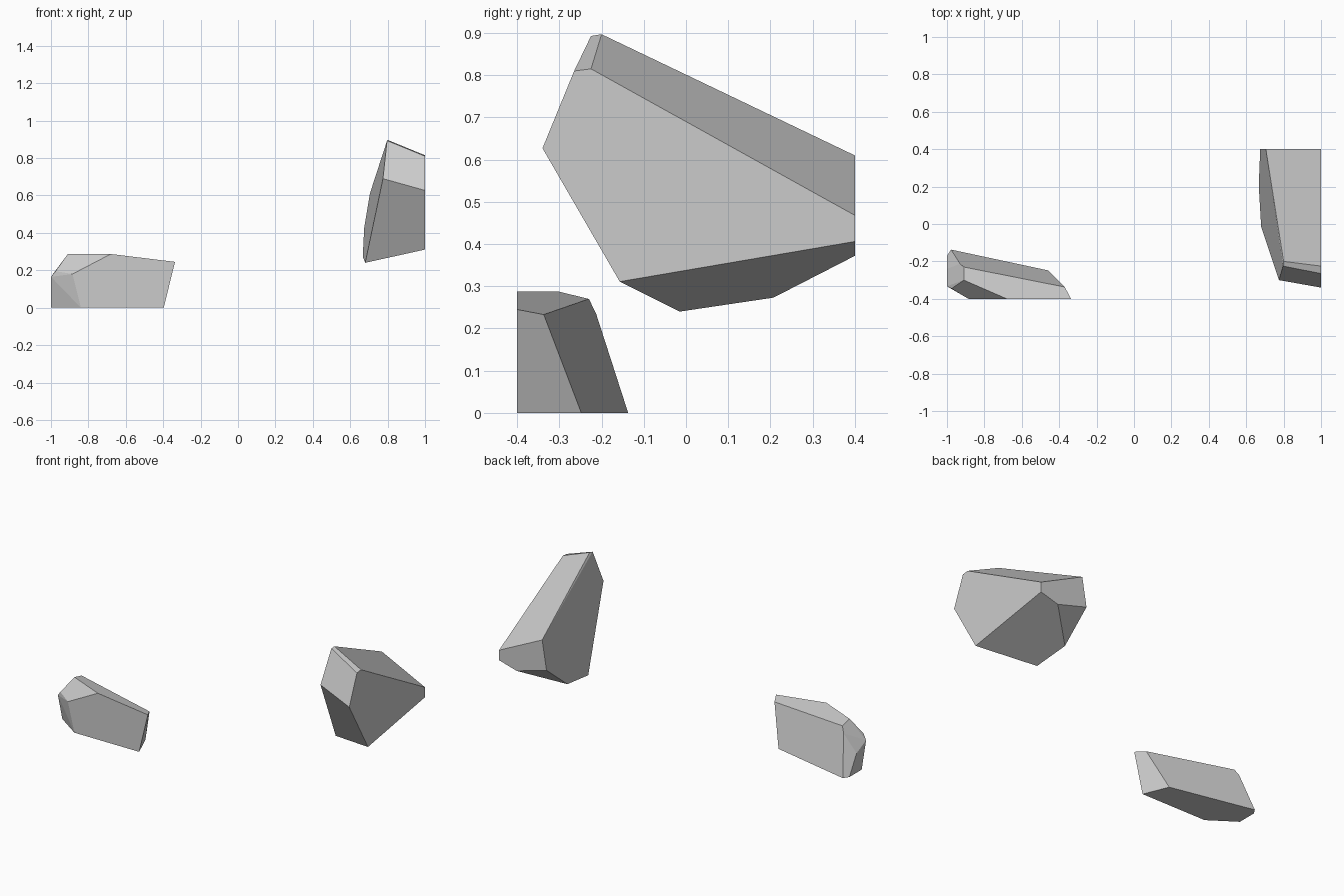
import bpy, bmesh, math


def shard(name, corners):
    """Flat-faced convex fragment spanned by its corner points."""
    bm = bmesh.new()
    for co in corners:
        bm.verts.new(co)
    bmesh.ops.convex_hull(bm, input=bm.verts[:])
    # Merge nearly coplanar triangles into clean facets
    bmesh.ops.dissolve_limit(bm, angle_limit=math.radians(5),
                             verts=bm.verts[:], edges=bm.edges[:])
    bmesh.ops.recalc_face_normals(bm, faces=bm.faces[:])
    mesh = bpy.data.meshes.new(name)
    bm.to_mesh(mesh)
    bm.free()
    obj = bpy.data.objects.new(name, mesh)
    bpy.context.collection.objects.link(obj)
    return obj


# Low fragment at the front left, resting on the ground
shard("lower_fragment", [
    # sloping top
    (-0.68, -0.40, 0.287), (-0.337, -0.40, 0.245), (-0.37, -0.337, 0.233),
    (-0.91, -0.23, 0.27), (-0.91, -0.30, 0.287),
    # bevelled left end
    (-0.93, -0.213, 0.235), (-0.975, -0.345, 0.195), (-0.885, -0.40, 0.18),
    (-1, -0.333, 0.165), (-1, -0.24, 0.12),
    # base
    (-0.978, -0.137, 0), (-1, -0.17, 0), (-1, -0.29, 0),
    (-0.84, -0.40, 0), (-0.397, -0.40, 0), (-0.46, -0.248, 0),
])

# Larger fragment floating at the right
shard("upper_fragment", [
    # outer right side
    (1, -0.225, 0.815), (1, -0.265, 0.81), (1, -0.34, 0.627),
    (1, -0.157, 0.311), (1, 0.40, 0.468), (1, 0.40, 0.406),
    # inner left side
    (0.797, -0.225, 0.893), (0.80, -0.20, 0.897), (0.775, -0.30, 0.69),
    (0.68, -0.015, 0.24), (0.667, 0.207, 0.273),
    # back end
    (0.705, 0.40, 0.61), (0.675, 0.40, 0.43), (0.88, 0.40, 0.372),
])
